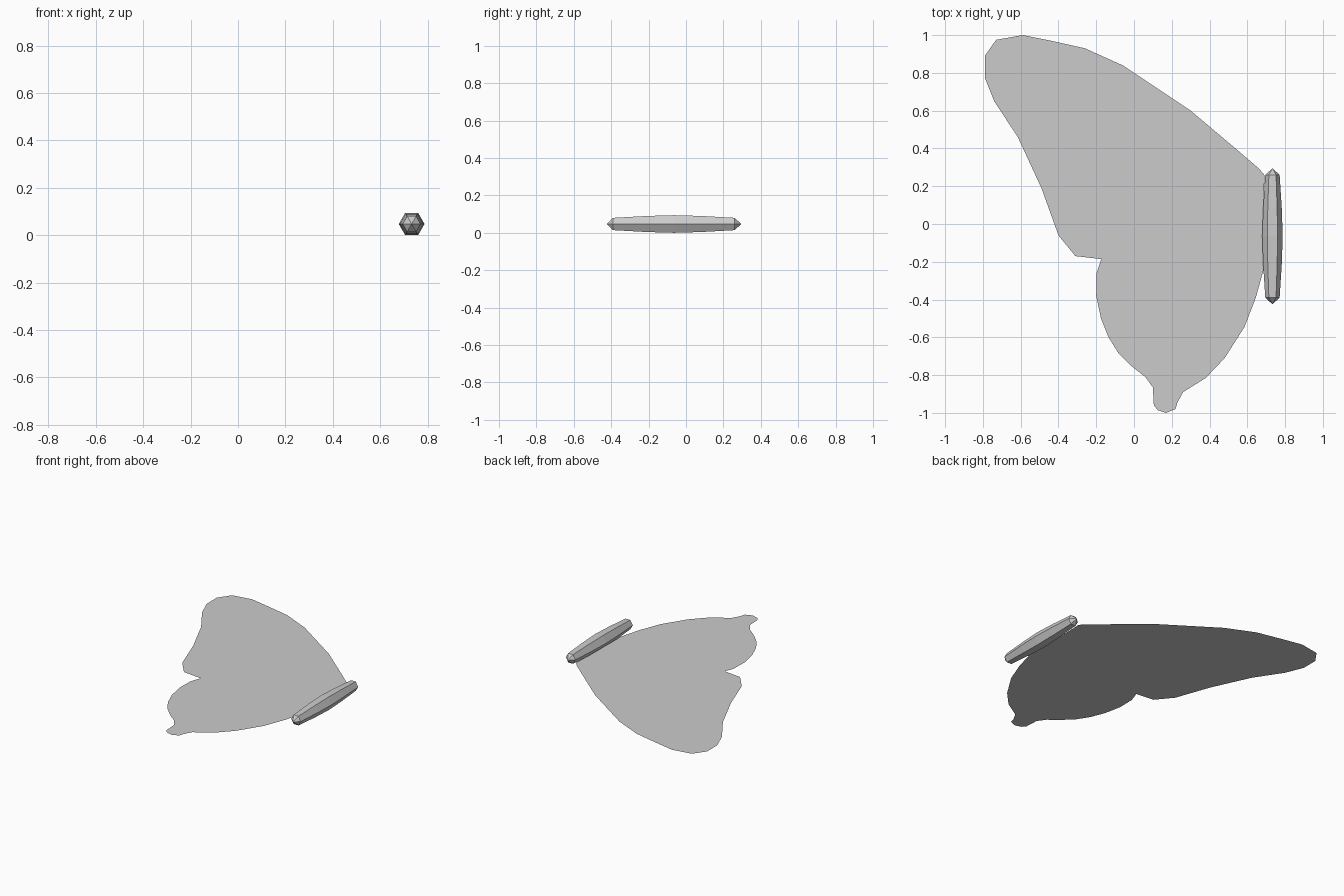
import bpy, bmesh, math

if "Cube" in bpy.data.objects:
    bpy.data.objects.remove(bpy.data.objects["Cube"])


def make_object(name, bm):
    bmesh.ops.recalc_face_normals(bm, faces=bm.faces[:]) if len(bm.faces) > 1 else None
    mesh = bpy.data.meshes.new(name)
    bm.to_mesh(mesh)
    bm.free()
    obj = bpy.data.objects.new(name, mesh)
    bpy.context.collection.objects.link(obj)
    return obj


def flat_wing(name, outline, z):
    """Paper-thin wing from one outline, facing up."""
    bm = bmesh.new()
    face = bm.faces.new([bm.verts.new((x, y, z)) for x, y in outline])
    face.normal_update()
    if face.normal.z < 0:
        face.normal_flip()
    return make_object(name, bm)


# Large front wing
flat_wing("forewing", [
    (.69, .26), (.66, .295), (.49, .44), (.30, .60), (.12, .72), (-.06, .84),
    (-.26, .93), (-.44, .97), (-.59, 1.0), (-.73, .975), (-.79, .89),
    (-.79, .775), (-.74, .65), (-.615, .46), (-.49, .19), (-.40, -.06),
    (-.31, -.17), (-.155, -.188), (.05, -.15), (.30, -.07), (.53, .04),
    (.685, .145)], 0.029)

# Tailed rear wing, tucked just under the front wing
flat_wing("hindwing", [
    (.69, .26), (.55, .215), (.366, .14), (.11, .01), (-.117, -.14),
    (-.175, -.19), (-.198, -.26), (-.20, -.38), (-.175, -.50), (-.135, -.60),
    (-.085, -.68), (-.01, -.755), (.06, -.81), (.10, -.865), (.105, -.96),
    (.125, -.985), (.17, -1.0), (.22, -.98), (.23, -.945), (.26, -.89),
    (.38, -.815), (.48, -.71), (.585, -.545), (.645, -.39), (.685, -.245)], 0.025)

# Six-sided tapered body with pointed ends
CX, CZ, SIDES = 0.733, 0.047, 6
bm = bmesh.new()
rings = []
for y, r in [(-.39, .038), (-.21, .0495), (-.065, .0543), (.08, .0495), (.26, .038)]:
    rings.append([bm.verts.new((CX + r * math.cos(i * math.tau / SIDES), y,
                                CZ + r * math.sin(i * math.tau / SIDES)))
                  for i in range(SIDES)])
for a, b in zip(rings, rings[1:]):
    for i in range(SIDES):
        j = (i + 1) % SIDES
        bm.faces.new((a[i], a[j], b[j], b[i]))
for ring, y in ((rings[0], -.425), (rings[-1], .295)):
    tip = bm.verts.new((CX, y, CZ))
    for i in range(SIDES):
        bm.faces.new((ring[i], ring[(i + 1) % SIDES], tip))
make_object("body", bm)
